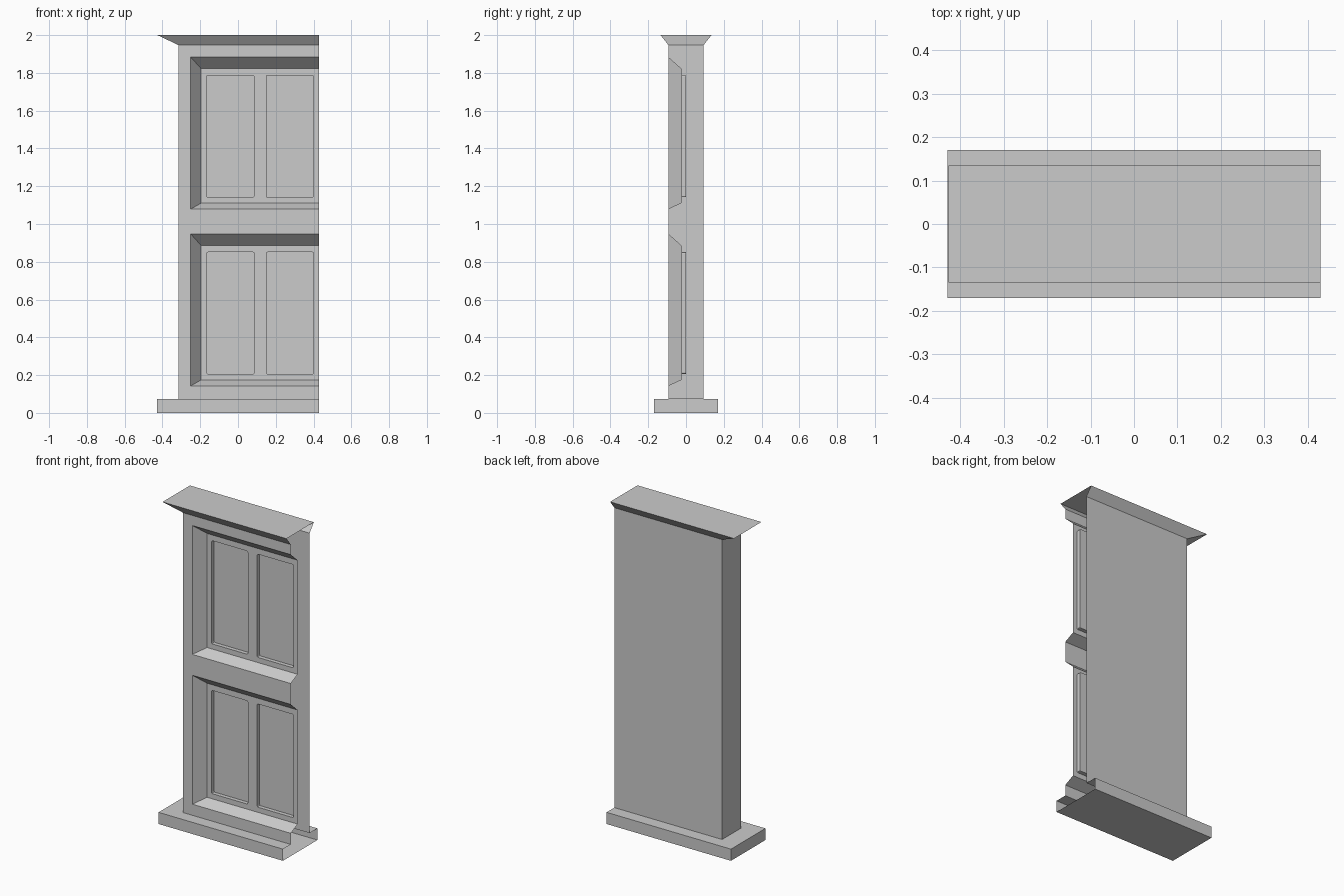
import bpy, bmesh

if "Cube" in bpy.data.objects:
    bpy.data.objects.remove(bpy.data.objects["Cube"])

X_CUT = 0.43          # the wall section is open at this end


def finish(name, bm):
    bmesh.ops.recalc_face_normals(bm, faces=bm.faces)
    mesh = bpy.data.meshes.new(name)
    bm.to_mesh(mesh)
    bm.free()
    obj = bpy.data.objects.new(name, mesh)
    bpy.context.collection.objects.link(obj)
    return obj


def loft(bm, rings):
    """Skin a stack of four-cornered rings and cap both ends."""
    loops = [[bm.verts.new(p) for p in ring] for ring in rings]
    for a, b in zip(loops, loops[1:]):
        for i in range(4):
            j = (i + 1) % 4
            bm.faces.new((a[i], a[j], b[j], b[i]))
    bm.faces.new(loops[0])
    bm.faces.new(loops[-1])


def upright(y, x0, x1, z0, z1):
    return [(x0, y, z0), (x1, y, z0), (x1, y, z1), (x0, y, z1)]


# Wall: plinth, body and flared cornice as one profile (z, left x, half depth)
profile = [(0, -0.43, 0.17), (0.073, -0.43, 0.17), (0.073, -0.315, 0.093),
           (1.947, -0.315, 0.093), (2.0, -0.427, 0.135)]
bm = bmesh.new()
loft(bm, [[(x, -d, z), (X_CUT, -d, z), (X_CUT, d, z), (x, d, z)]
          for z, x, d in profile])
wall = finish("panelled_wall", bm)

# Cutters: splayed bays and the sunk panels inside them
bays = bmesh.new()
panels = bmesh.new()
for lift in (0.0, 0.936):
    loft(bays, [upright(-0.161, -0.306, 0.6, 0.111 + lift, 1.009 + lift),
                upright(-0.025, -0.196, 0.6, 0.174 + lift, 0.887 + lift)])
    for x in (-0.165, 0.15):
        loft(panels, [upright(-0.06, x, x + 0.25, 0.206 + lift, 0.851 + lift),
                      upright(0.0, x, x + 0.25, 0.206 + lift, 0.851 + lift)])
depth_edges = [e for e in panels.edges
               if abs(e.verts[0].co.y - e.verts[1].co.y) > 0.01]
bmesh.ops.bevel(panels, geom=depth_edges, offset=0.007, segments=2,
                profile=0.5, affect='EDGES')
cutters = [finish("bay_cutter", bays), finish("panel_cutter", panels)]
for cutter in cutters:
    cutter.hide_render = True
    mod = wall.modifiers.new(cutter.name, 'BOOLEAN')
    mod.operation = 'DIFFERENCE'
    mod.solver = 'EXACT'
    mod.object = cutter

# Apply the cuts, then open the shell at the right-hand end
bpy.context.view_layer.update()
evaluated = wall.evaluated_get(bpy.context.evaluated_depsgraph_get())
bm = bmesh.new()
bm.from_mesh(evaluated.to_mesh())
end = [f for f in bm.faces if all(abs(v.co.x - X_CUT) < 1e-4 for v in f.verts)]
bmesh.ops.delete(bm, geom=end, context='FACES')
wall.modifiers.clear()
bm.to_mesh(wall.data)
bm.free()
for cutter in cutters:
    bpy.data.objects.remove(cutter)
